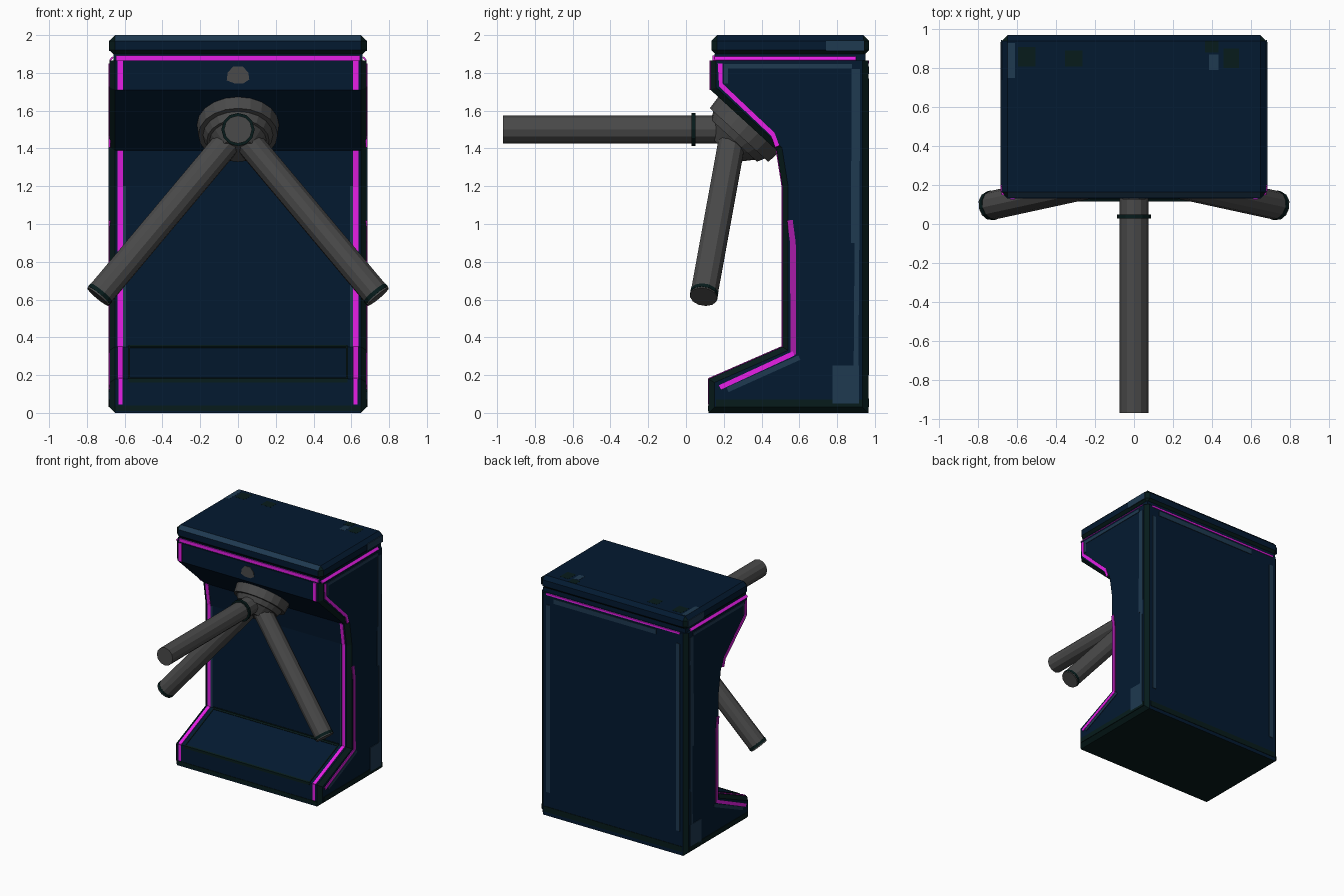
import bpy, bmesh
from mathutils import Vector

if "Cube" in bpy.data.objects:
    bpy.data.objects.remove(bpy.data.objects["Cube"], do_unlink=True)


def material(name, r, g, b):
    m = bpy.data.materials.new(name)
    m.use_nodes = True
    m.diffuse_color = (r, g, b, 1)
    m.node_tree.nodes["Principled BSDF"].inputs["Base Color"].default_value = (r, g, b, 1)
    return m


NAVY = material("navy paint", 0.001, 0.01, 0.03)
WORN = material("worn blue edge", 0.013, 0.041, 0.08)
DARK = material("dark green edge", 0.002, 0.011, 0.011)
PINK = material("magenta trim", 0.85, 0.014, 0.85)
PURPLE = material("dim magenta trim", 0.4, 0.012, 0.4)
GREY = material("grey metal", 0.068, 0.068, 0.068)


def finish(name, bm, *mats):
    bmesh.ops.recalc_face_normals(bm, faces=bm.faces)
    mesh = bpy.data.meshes.new(name)
    bm.to_mesh(mesh)
    bm.free()
    for m in mats:
        mesh.materials.append(m)
    ob = bpy.data.objects.new(name, mesh)
    bpy.context.collection.objects.link(ob)
    return ob


def mirror(ob):
    ob.modifiers.new("mirror", "MIRROR")
    return ob


def box(name, lo, hi, mat, bevel=0):
    bm = bmesh.new()
    bmesh.ops.create_cube(bm, size=1)
    lo, hi = Vector(lo), Vector(hi)
    for v in bm.verts:
        v.co = (lo + hi) / 2 + v.co * (hi - lo)
    if bevel:
        bmesh.ops.bevel(bm, geom=bm.edges[:], offset=bevel, segments=1, affect="EDGES")
    return finish(name, bm, mat)


def rod(name, a, b, r1, r2, mat, sides=12):
    a, b = Vector(a), Vector(b)
    bm = bmesh.new()
    bmesh.ops.create_cone(bm, cap_ends=True, segments=sides, radius1=r1, radius2=r2,
                          depth=(b - a).length)
    turn = (b - a).to_track_quat("Z", "Y")
    for v in bm.verts:
        v.co = (a + b) / 2 + turn @ v.co
    return finish(name, bm, mat)


def ribbon(name, rows, mat):
    """Thin mirrored strip joining pairs of points."""
    bm = bmesh.new()
    pairs = [[bm.verts.new(p) for p in row] for row in rows]
    for (a, b), (c, d) in zip(pairs, pairs[1:]):
        bm.faces.new((a, b, d, c))
    ob = mirror(finish(name, bm, mat))
    solid = ob.modifiers.new("thickness", "SOLIDIFY")
    solid.thickness, solid.offset = 0.009, 0
    return ob


def front_strip(name, path, x0, x1, mat):
    return ribbon(name, [((x0, y, z), (x1, y, z)) for y, z in path], mat)


def side_strip(name, path, width, mat):
    pts = [Vector(p) for p in path]
    rows = []
    for i, p in enumerate(pts):
        d = (pts[min(i + 1, len(pts) - 1)] - pts[max(i - 1, 0)]).normalized()
        n = Vector((-d.y, d.x)) * width / 2
        rows.append([(0.68, q.x, q.y) for q in (p - n, p + n)])
    return ribbon(name, rows, mat)


# Cabinet: side profile pulled across the width, with dark chamfered edges
front_edge = [(0.12, 0.0), (0.12, 0.18), (0.51, 0.35), (0.51, 1.2), (0.48, 1.39),
              (0.13, 1.71), (0.13, 1.865)]
profile = front_edge + [(0.965, 1.865), (0.965, 0.0)]
bm = bmesh.new()
face = bm.faces.new([bm.verts.new((-0.68, y, z)) for y, z in profile])
moved = bmesh.ops.extrude_face_region(bm, geom=[face])["geom"]
bmesh.ops.translate(bm, vec=(1.36, 0, 0), verts=[v for v in moved if isinstance(v, bmesh.types.BMVert)])
bmesh.ops.recalc_face_normals(bm, faces=bm.faces)
rims = [e for e in bm.edges if abs(e.verts[0].co.x - e.verts[1].co.x) < 0.01
        and e.verts[0].co.z + e.verts[1].co.z < 3.7]
bmesh.ops.bevel(bm, geom=rims, offset=0.03, segments=1, affect="EDGES")
bm.normal_update()
for f in bm.faces:
    bottom = f.normal.z < -0.3 and f.calc_center_median().z < 0.1
    if bottom or 0.2 < abs(f.normal.x) < 0.95:
        f.material_index = 1
finish("cabinet", bm, NAVY, DARK)

# Lid: lower and corner chamfers dark, front top chamfer worn
lid = box("lid", (-0.68, 0.135, 1.89), (0.68, 0.97, 2.0), NAVY, 0.03)
lid.data.materials.append(DARK)
lid.data.materials.append(WORN)
for p in lid.data.polygons:
    n = p.normal
    if -0.95 < n.z < -0.2 or (abs(n.x) > 0.2 and abs(n.y) > 0.2):
        p.material_index = 1
    elif n.y < -0.2 and n.z > 0.2:
        p.material_index = 2

# Narrow gap under the lid with a magenta line around it
box("lid_neck", (-0.66, 0.15, 1.85), (0.66, 0.95, 1.9), NAVY)
box("lid_front_trim", (-0.645, 0.141, 1.866), (0.645, 0.15, 1.893), PINK)
box("lid_back_trim", (-0.62, 0.961, 1.85), (0.62, 0.969, 1.866), PINK)
ribbon("lid_side_trim", [((0.678, y, 1.866), (0.662, y, 1.884)) for y in (0.15, 0.9)], PINK)
mirror(box("lid_worn_side", (0.677, 0.74, 1.915), (0.684, 0.945, 1.972), WORN))

# Scuffs on top of the lid
for i, (x, y, w, d, mat) in enumerate([
        (-0.55, 0.86, 0.09, 0.1, DARK), (-0.31, 0.85, 0.09, 0.08, DARK), (0.4, 0.91, 0.07, 0.06, DARK),
        (0.5, 0.85, 0.08, 0.1, DARK), (0.41, 0.83, 0.05, 0.08, WORN), (-0.63, 0.84, 0.04, 0.18, WORN)]):
    box(f"lid_scuff_{i + 1}", (x - w / 2, y - d / 2, 1.996), (x + w / 2, y + d / 2, 2.001), mat)

# Magenta trim on the front and side faces
front_strip("front_trim", front_edge[1:5], 0.61, 0.638, PINK)
front_strip("foot_front_trim", [(0.12, 0.045), (0.12, 0.18)], 0.612, 0.632, PINK)
front_strip("head_front_trim", front_edge[5:], 0.61, 0.638, PINK)
side_strip("foot_side_trim", [(0.18, 0.135), (0.57, 0.315)], 0.025, PINK)
side_strip("waist_side_trim", [(0.568, 0.31), (0.566, 0.9), (0.55, 1.02)], 0.03, PURPLE)
side_strip("upper_side_trim", [(0.18, 1.85), (0.185, 1.735), (0.46, 1.475), (0.483, 1.41)], 0.024, PINK)

# Worn paint on the sides, back and front
side_strip("worn_side_edge", [(0.895, 0.9), (0.9, 1.82)], 0.045, WORN)
side_strip("worn_side_edge_low", [(0.9, 0.25), (0.905, 0.9)], 0.025, WORN)
side_strip("worn_side_top", [(0.2, 1.835), (0.88, 1.835)], 0.026, WORN)
side_strip("worn_head_edge", [(0.212, 1.825), (0.212, 1.745)], 0.02, WORN)
side_strip("worn_side_patch", [(0.845, 0.05), (0.845, 0.25)], 0.14, WORN)
side_strip("worn_foot_edge", [(0.22, 0.122), (0.6, 0.293)], 0.026, WORN)
mirror(box("worn_back_edge", (0.585, 0.962, 0.2), (0.62, 0.97, 1.77), WORN))
box("worn_back_top", (-0.4, 0.962, 1.795), (0.55, 0.97, 1.835), WORN)
front_strip("worn_front_edge", front_edge[2:4], 0.592, 0.608, WORN)

# Dark base edges and panel seams
side_strip("dark_base_edge", [(0.16, 0.05), (0.935, 0.05)], 0.04, DARK)
box("dark_back_base", (-0.64, 0.962, 0.03), (0.64, 0.969, 0.075), DARK)
box("dark_front_base", (-0.65, 0.116, 0.01), (0.65, 0.124, 0.04), DARK)
front_strip("step_seam", [(0.495, 0.343), (0.511, 0.35), (0.511, 0.36)], 0, 0.58, DARK)
front_strip("step_side_seam", front_edge[1:3], 0.572, 0.582, DARK)
front_strip("step_lower_seam", [(0.12, 0.162), (0.12, 0.18), (0.13, 0.184)], 0, 0.58, DARK)

# Small rounded plate above the hub
bm = bmesh.new()
outline = [(-0.06, 1.76), (-0.02, 1.745), (0.03, 1.745), (0.06, 1.765), (0.055, 1.80),
           (0.025, 1.835), (-0.025, 1.835), (-0.055, 1.80)]
plate = bm.faces.new([bm.verts.new((x, 0.126, z)) for x, z in outline])
back = bmesh.ops.extrude_face_region(bm, geom=[plate])["geom"]
bmesh.ops.translate(bm, vec=(0, 0.007, 0), verts=[v for v in back if isinstance(v, bmesh.types.BMVert)])
finish("indicator_plate", bm, GREY)

# Tilted hub, stepped toward its nose
base = Vector((0, 0.335, 1.53))
axis = Vector((0, -0.675, -0.738))
steps = [("hub_disc", -0.02, 0.08, 0.22, 0.21), ("hub_step", 0.08, 0.12, 0.185, 0.165),
         ("hub_nose", 0.12, 0.19, 0.15, 0.09)]
for name, s, t, r1, r2 in steps:
    rod(name, base + axis * s, base + axis * t, r1, r2, GREY, 20)


# Three arms, each with a dark ring
def arm(name, start, tip, ring_at, ring_radius):
    start, tip = Vector(start), Vector(tip)
    d = (tip - start).normalized()
    ring = start + d * ring_at
    return [rod(name, start, tip, 0.074, 0.074, GREY),
            rod(name + "_ring", ring, ring + d * 0.022, ring_radius, ring_radius, DARK)]


arm("front_arm", (0, 0.3, 1.5), (0, -0.97, 1.5), 0.25, 0.088)
for part in arm("side_arm", (0.02, 0.25, 1.476), (0.742, 0.093, 0.614), 1.105, 0.076):
    mirror(part)

# Smooth the round metal parts, keeping sharp rims
for ob in bpy.context.view_layer.objects:
    ob.select_set(ob.type == "MESH" and ("arm" in ob.name or ob.name.startswith("hub")))
bpy.context.view_layer.objects.active = bpy.data.objects["front_arm"]
bpy.ops.object.shade_smooth_by_angle()
